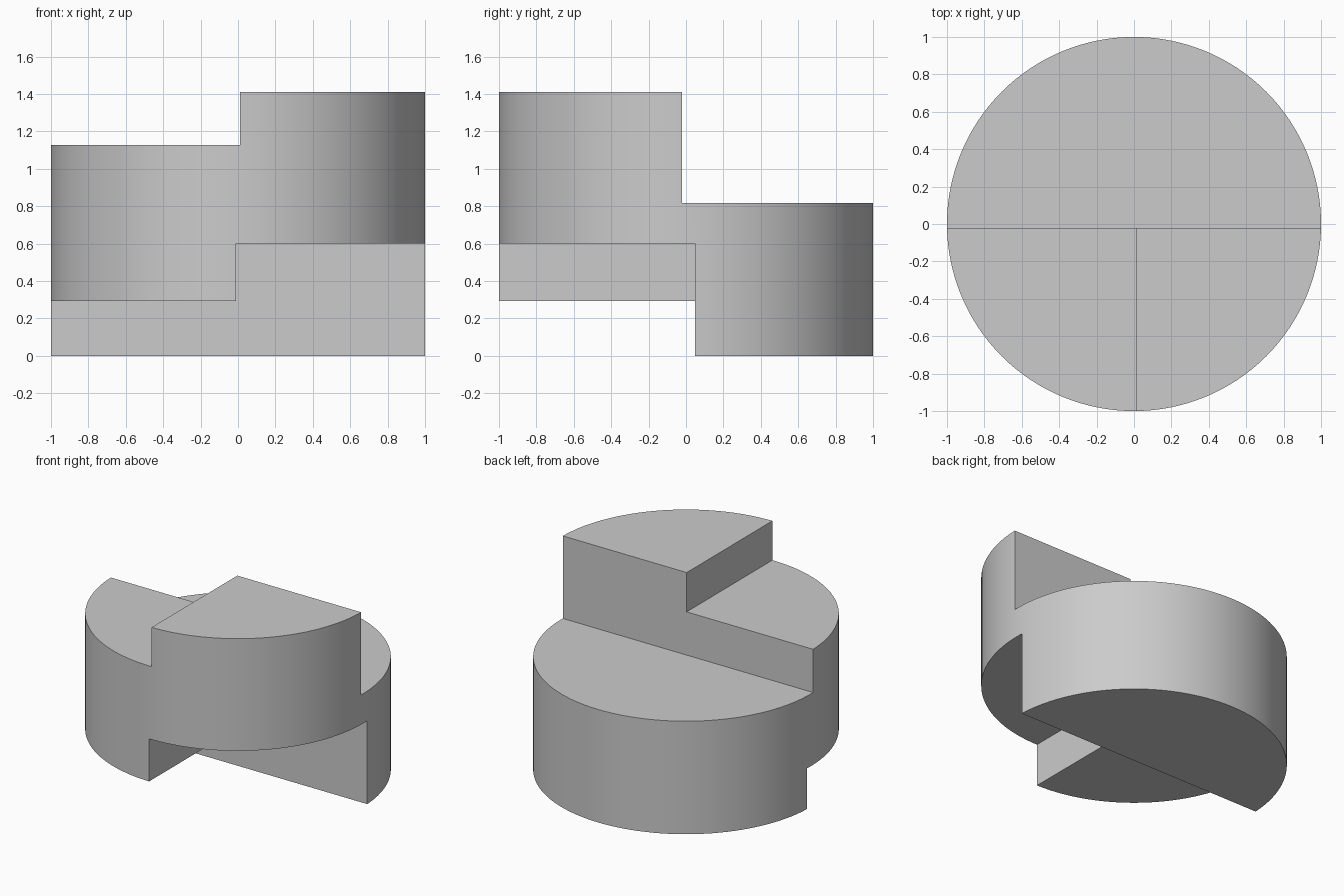
import bpy
from math import radians

if "Cube" in bpy.data.objects:
    bpy.data.objects.remove(bpy.data.objects["Cube"])

HEIGHT = 1.412

# Round body at full height
bpy.ops.mesh.primitive_cylinder_add(vertices=128, radius=1, depth=HEIGHT,
                                    location=(0, 0, HEIGHT / 2))
body = bpy.context.object
body.name = "stepped_cylinder"


def cut_box(name, low, high):
    """Remove the box between two corners from the body."""
    bpy.ops.mesh.primitive_cube_add(
        size=1, location=[(a + b) / 2 for a, b in zip(low, high)])
    cutter = bpy.context.object
    cutter.name = name
    cutter.scale = [b - a for a, b in zip(low, high)]
    cutter.hide_render = True
    mod = body.modifiers.new(name, 'BOOLEAN')
    mod.operation = 'DIFFERENCE'
    mod.solver = 'EXACT'
    mod.object = cutter
    bpy.context.view_layer.objects.active = body
    bpy.ops.object.modifier_apply(modifier=mod.name)
    bpy.data.objects.remove(cutter)


# Upper steps: low back half, then middle-height front left quarter
cut_box("back_top_cut", (-2, -0.022, 0.816), (2, 2, 2))
cut_box("left_top_cut", (-2, -2, 1.128), (0.01, 0.5, 2))

# Lower steps: undercut front half, deeper at the front right quarter
cut_box("front_base_cut", (-2, -2, -1), (2, 0.048, 0.294))
cut_box("right_base_cut", (-0.01, -2, -1), (2, 0.048, 0.602))

# Smooth round wall, crisp step edges
bpy.ops.object.select_all(action='DESELECT')
body.select_set(True)
bpy.context.view_layer.objects.active = body
bpy.ops.object.shade_smooth_by_angle(angle=radians(30))
